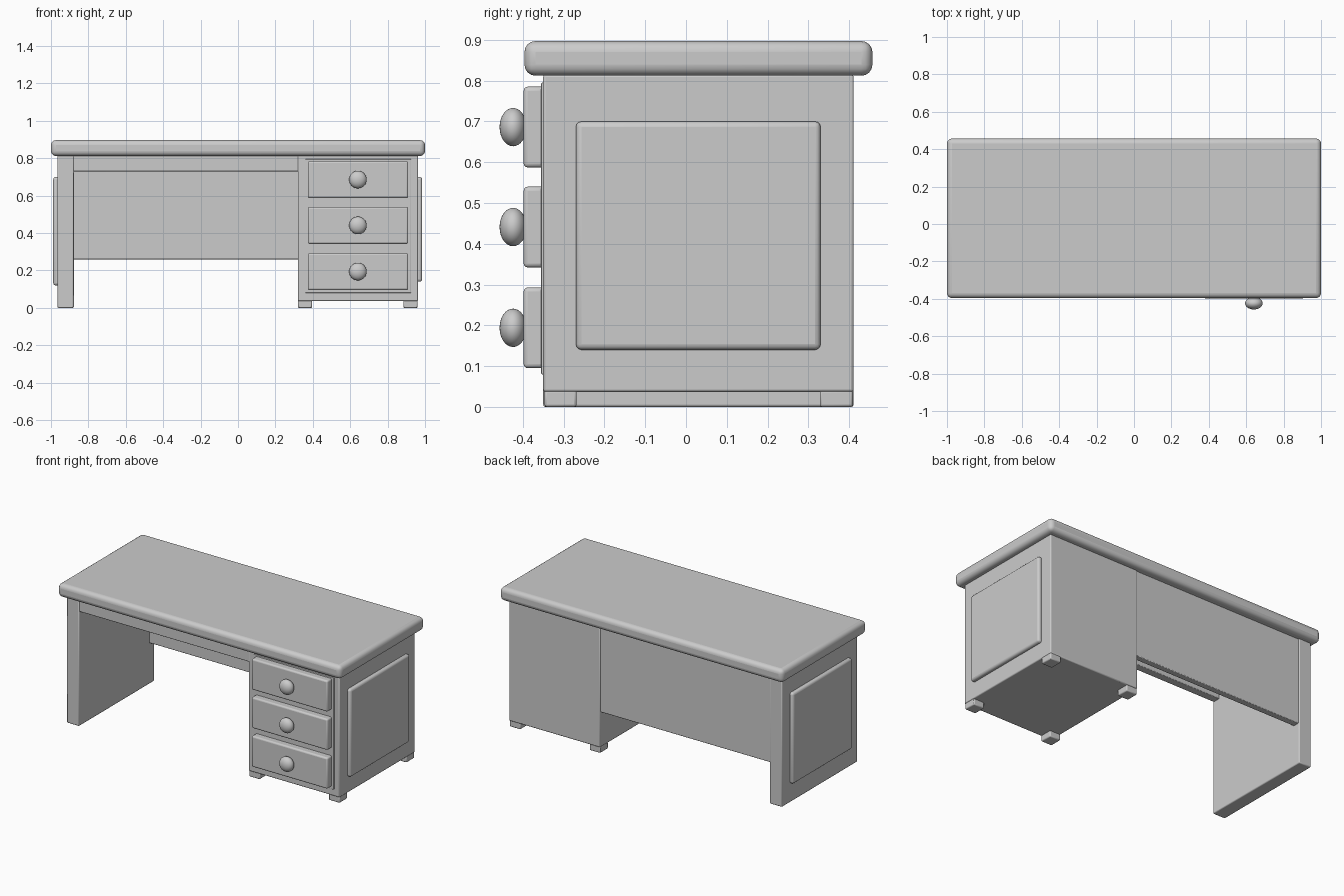
import bpy

if "Cube" in bpy.data.objects:
    bpy.data.objects.remove(bpy.data.objects["Cube"])

mat = bpy.data.materials.new("light grey")
mat.diffuse_color = (0.6, 0.6, 0.6, 1)
mat.use_nodes = True
mat.node_tree.nodes["Principled BSDF"].inputs["Base Color"].default_value = mat.diffuse_color


def finish(ob, name):
    ob.name = name
    ob.data.materials.append(mat)
    bpy.ops.object.shade_smooth_by_angle()


def box(name, x, y, z, bevel=0.006, segments=2):
    """Bevelled box given as (min, max) ranges on each axis."""
    bpy.ops.mesh.primitive_cube_add(size=1)
    ob = bpy.context.object
    ob.location = [(a + b) / 2 for a, b in (x, y, z)]
    ob.scale = [b - a for a, b in (x, y, z)]
    bpy.context.view_layer.update()
    bpy.ops.object.transform_apply(location=False, rotation=False, scale=True)
    m = ob.modifiers.new("Bevel", 'BEVEL')
    m.width = bevel
    m.segments = segments
    finish(ob, name)
    return ob


# Thick rounded desktop
box("desktop", (-1, 1), (-0.396, 0.457), (0.812, 0.897), 0.027, 4)

# Left support panel and right drawer cabinet
depth = (-0.35, 0.411)
box("left_leg", (-0.965, -0.878), depth, (0, 0.815))
box("cabinet", (0.32, 0.962), depth, (0.037, 0.815))

# Raised side panels with rounded corners
box("left_side_panel", (-0.988, -0.94), (-0.27, 0.33), (0.12, 0.70), 0.014, 3)
box("right_side_panel", (0.94, 0.985), (-0.27, 0.33), (0.14, 0.70), 0.014, 3)

# Rear modesty panel and front rail across the knee space
box("modesty_panel", (-0.882, 0.324), (0.362, 0.403), (0.26, 0.815), 0.004)
box("front_rail", (-0.882, 0.324), (-0.345, -0.295), (0.73, 0.815), 0.004)

# Cabinet feet
for side, x in (("left", (0.32, 0.396)), ("right", (0.884, 0.96))):
    for end, y in (("front", (-0.347, -0.268)), ("back", (0.328, 0.409))):
        box(f"foot_{end}_{side}", x, y, (0, 0.042))

# Drawers with flattened round knobs
box("drawer_backing", (0.36, 0.925), (-0.355, -0.34), (0.08, 0.795), 0.002)
for i, z in enumerate((0.194, 0.441, 0.686)):
    box(f"drawer_{i + 1}", (0.373, 0.91), (-0.398, -0.345), (z - 0.099, z + 0.099), 0.01, 3)
    bpy.ops.mesh.primitive_uv_sphere_add(segments=32, ring_count=16, radius=1,
                                         location=(0.641, -0.424, z))
    knob = bpy.context.object
    knob.scale = (0.047, 0.033, 0.047)
    finish(knob, f"knob_{i + 1}")
